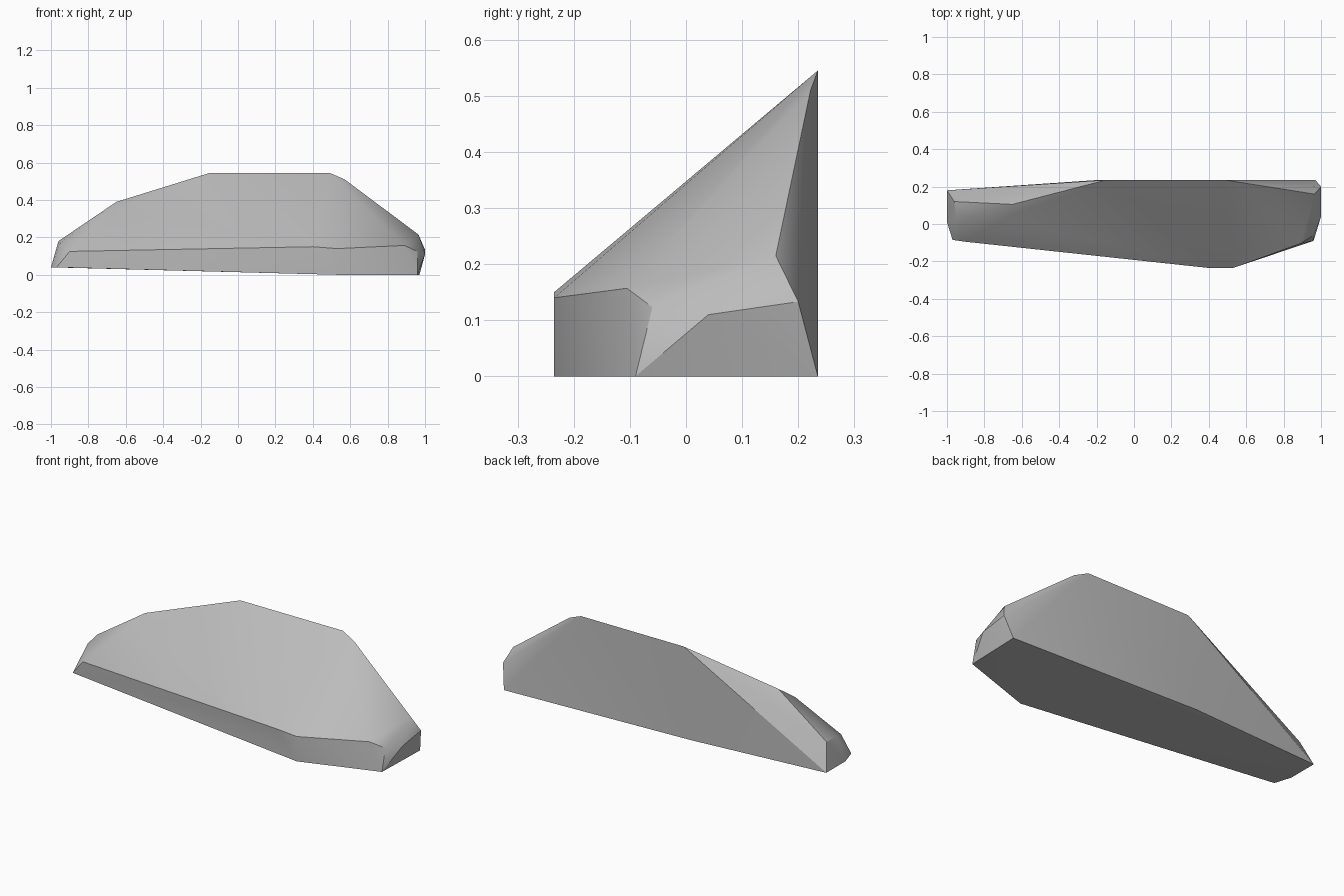
import bpy
import bmesh
from math import radians

cube = bpy.data.objects.get("Cube")
if cube:
    bpy.data.objects.remove(cube, do_unlink=True)

stone = bpy.data.materials.new("stone grey")
stone.use_nodes = True
colour = (0.5, 0.5, 0.5, 1.0)
stone.diffuse_color = colour
stone.node_tree.nodes["Principled BSDF"].inputs["Base Color"].default_value = colour

# Corner points of the chiselled rock
base = [(0.97, 0.235, 0), (0.96, -0.09, 0), (0.53, -0.235, 0), (-0.2, 0.235, 0.03),
        (-1, 0.18, 0.04), (-1, 0.01, 0.04), (-0.97, -0.085, 0.04)]
front_lip = [(-0.9, -0.095, 0.125), (0.4, -0.235, 0.15), (0.53, -0.235, 0.14),
             (0.89, -0.105, 0.157)]
right_end = [(0.96, -0.06, 0.123), (1, 0.04, 0.11), (1, 0.2, 0.133), (0.965, 0.16, 0.215)]
ridge = [(0.57, 0.222, 0.51), (0.49, 0.235, 0.545), (-0.15, 0.235, 0.545),
         (-0.65, 0.105, 0.39)]
left_end = [(-0.7, 0.03, 0.33), (-0.96, 0.12, 0.18), (-0.95, 0.02, 0.17)]

# Wrap the corners in a closed hull
bm = bmesh.new()
for point in base + front_lip + right_end + ridge + left_end:
    bm.verts.new(point)
hull = bmesh.ops.convex_hull(bm, input=bm.verts)
loose = [v for v in bm.verts if not v.link_faces]
bmesh.ops.delete(bm, geom=loose, context="VERTS")
bmesh.ops.recalc_face_normals(bm, faces=bm.faces)

mesh = bpy.data.meshes.new("rock")
bm.to_mesh(mesh)
bm.free()
mesh.materials.append(stone)
rock = bpy.data.objects.new("rock", mesh)
bpy.context.collection.objects.link(rock)

# Soft shading across shallow creases, crisp on the rest
bpy.ops.object.select_all(action="DESELECT")
rock.select_set(True)
bpy.context.view_layer.objects.active = rock
bpy.ops.object.shade_smooth_by_angle(angle=radians(30))
